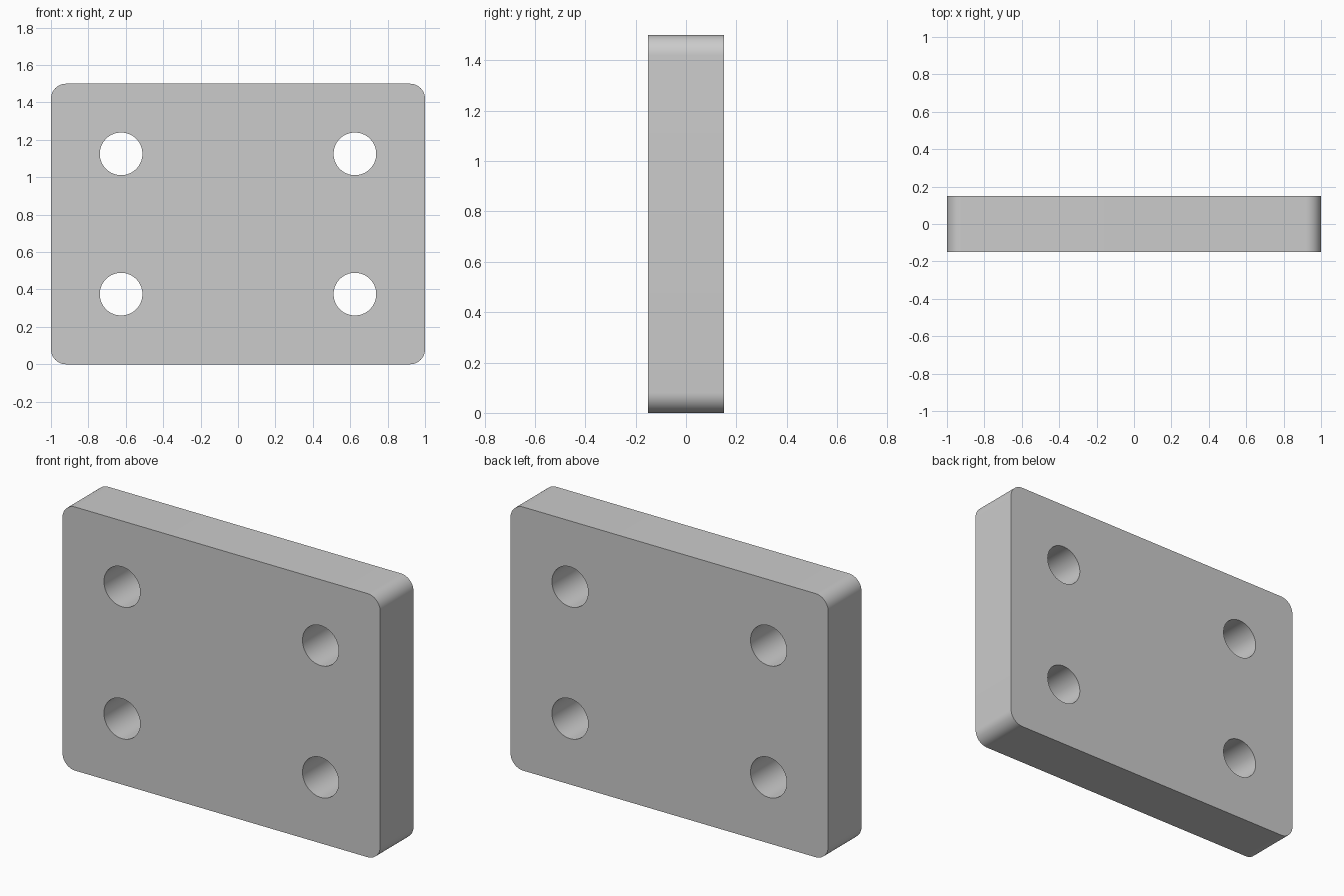
import bpy, bmesh
from math import sin, cos, pi

if "Cube" in bpy.data.objects:
    bpy.data.objects.remove(bpy.data.objects["Cube"])

W, H, T = 1.0, 1.5, 0.15          # half width, height, half thickness
CORNER, HOLE = 0.08, 0.114        # corner and hole radii


def arc(cx, cz, r, start, sweep, n):
    """n + 1 points along an arc."""
    return [(cx + r * cos(start + sweep * i / n), cz + r * sin(start + sweep * i / n))
            for i in range(n + 1)]


def add_loop(curve, points):
    spline = curve.splines.new('POLY')
    spline.points.add(len(points) - 1)
    for p, (x, z) in zip(spline.points, points):
        p.co = (x, z, 0, 1)
    spline.use_cyclic_u = True


# Flat profile: rounded rectangle with four round holes
profile = bpy.data.curves.new("plate_profile", 'CURVE')
profile.dimensions = '2D'
profile.fill_mode = 'BOTH'
profile.extrude = T
outline = []
for k, (sx, top) in enumerate([(1, 1), (-1, 1), (-1, 0), (1, 0)]):
    cz = H - CORNER if top else CORNER
    outline += arc(sx * (W - CORNER), cz, CORNER, k * pi / 2, pi / 2, 12)
add_loop(profile, outline)
for x in (-0.625, 0.625):
    for z in (0.375, 1.125):
        add_loop(profile, arc(x, z, HOLE, 0, 2 * pi, 64)[:-1])

# Extruded plate, stood upright
helper = bpy.data.objects.new("plate_profile", profile)
bpy.context.collection.objects.link(helper)
mesh = bpy.data.meshes.new_from_object(
    helper.evaluated_get(bpy.context.evaluated_depsgraph_get()))
bpy.data.objects.remove(helper)

bm = bmesh.new()
bm.from_mesh(mesh)
for v in bm.verts:
    v.co = (v.co.x, -v.co.z, v.co.y)
bmesh.ops.remove_doubles(bm, verts=bm.verts, dist=1e-4)
bmesh.ops.recalc_face_normals(bm, faces=bm.faces)
bmesh.ops.dissolve_degenerate(bm, edges=bm.edges, dist=1e-5)
bm.to_mesh(mesh)
bm.free()

plate = bpy.data.objects.new("mounting_plate", mesh)
bpy.context.collection.objects.link(plate)
bpy.context.view_layer.objects.active = plate
plate.select_set(True)
bpy.ops.object.shade_smooth_by_angle(angle=pi / 6)
